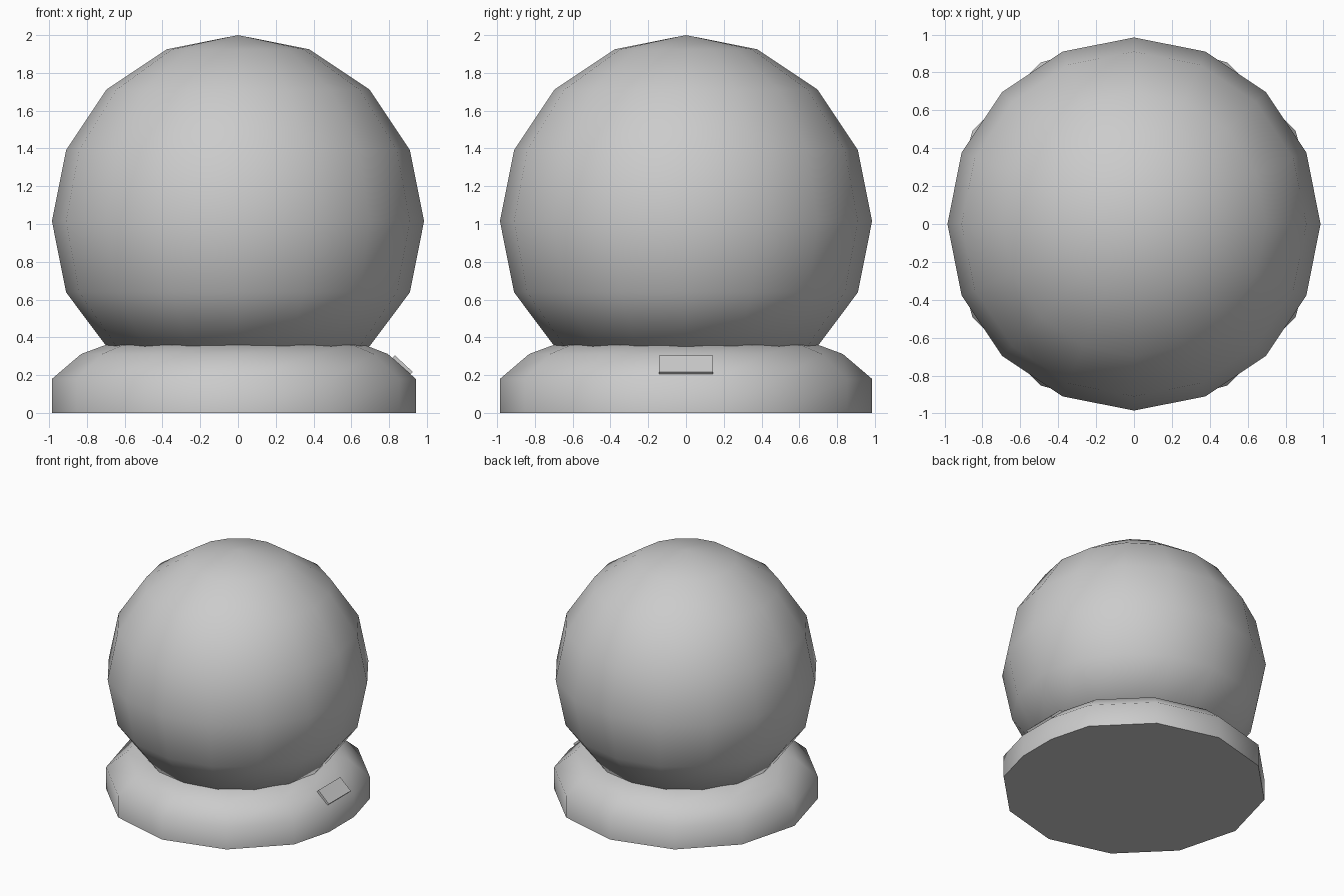
import bpy, bmesh
from math import sin, cos, pi, radians
from mathutils import Vector

if "Cube" in bpy.data.objects:
    bpy.data.objects.remove(bpy.data.objects["Cube"])


def ring(r, z, n):
    return [Vector((r * cos(2 * pi * i / n), r * sin(2 * pi * i / n), z)) for i in range(n)]


def flat_ring(r, z, n=12, t=0.33):
    """Ring whose +x corner is cut flat to seat the button."""
    p = ring(r, z, n)
    return [p[0].lerp(p[1], t)] + p[1:] + [p[0].lerp(p[-1], t)]


def skin(name, rings, pole=None, angle=60):
    """Bridge rings from bottom to top, closing with caps or a pole."""
    bm = bmesh.new()
    loops = [[bm.verts.new(p) for p in r] for r in rings]
    n = len(loops[0])
    for a, b in zip(loops, loops[1:]):
        for i in range(n):
            j = (i + 1) % n
            bm.faces.new((a[i], a[j], b[j], b[i]))
    bm.faces.new(loops[0][::-1])
    top = loops[-1]
    if pole is None:
        bm.faces.new(top)
    else:
        tip = bm.verts.new(pole)
        for i in range(n):
            bm.faces.new((top[i], top[(i + 1) % n], tip))
    bmesh.ops.recalc_face_normals(bm, faces=bm.faces)
    mesh = bpy.data.meshes.new(name)
    bm.to_mesh(mesh)
    bm.free()
    obj = bpy.data.objects.new(name, mesh)
    bpy.context.collection.objects.link(obj)
    bpy.ops.object.select_all(action='DESELECT')
    obj.select_set(True)
    bpy.context.view_layer.objects.active = obj
    bpy.ops.object.shade_smooth_by_angle(angle=radians(angle))
    return obj


# Globe: 16-sided ball, cut off where it seats in the base
R, CZ = 0.985, 1.015
globe = [ring(0.687, 0.34, 16)]
globe += [ring(R * cos(k * pi / 8), CZ + R * sin(k * pi / 8), 16) for k in range(-1, 4)]
skin("globe", globe, pole=(0, 0, CZ + R))

# Base: 12-sided rounded plinth with a flat on the right
profile = [(0.985, 0), (0.985, 0.18), (0.83, 0.312), (0.70, 0.36)]
skin("base", [flat_ring(r, z) for r, z in profile])

# Button: thin slab lying on the sloped flat
outer = [(0.83, 0.305), (0.925, 0.217)]
depth = Vector((0.025, 0, 0.027))
face = [Vector((x, y, z)) for (x, z), ys in zip(outer, ((-0.142, 0.142), (0.142, -0.142))) for y in ys]
skin("button", [[p - depth for p in face], face], angle=30)
